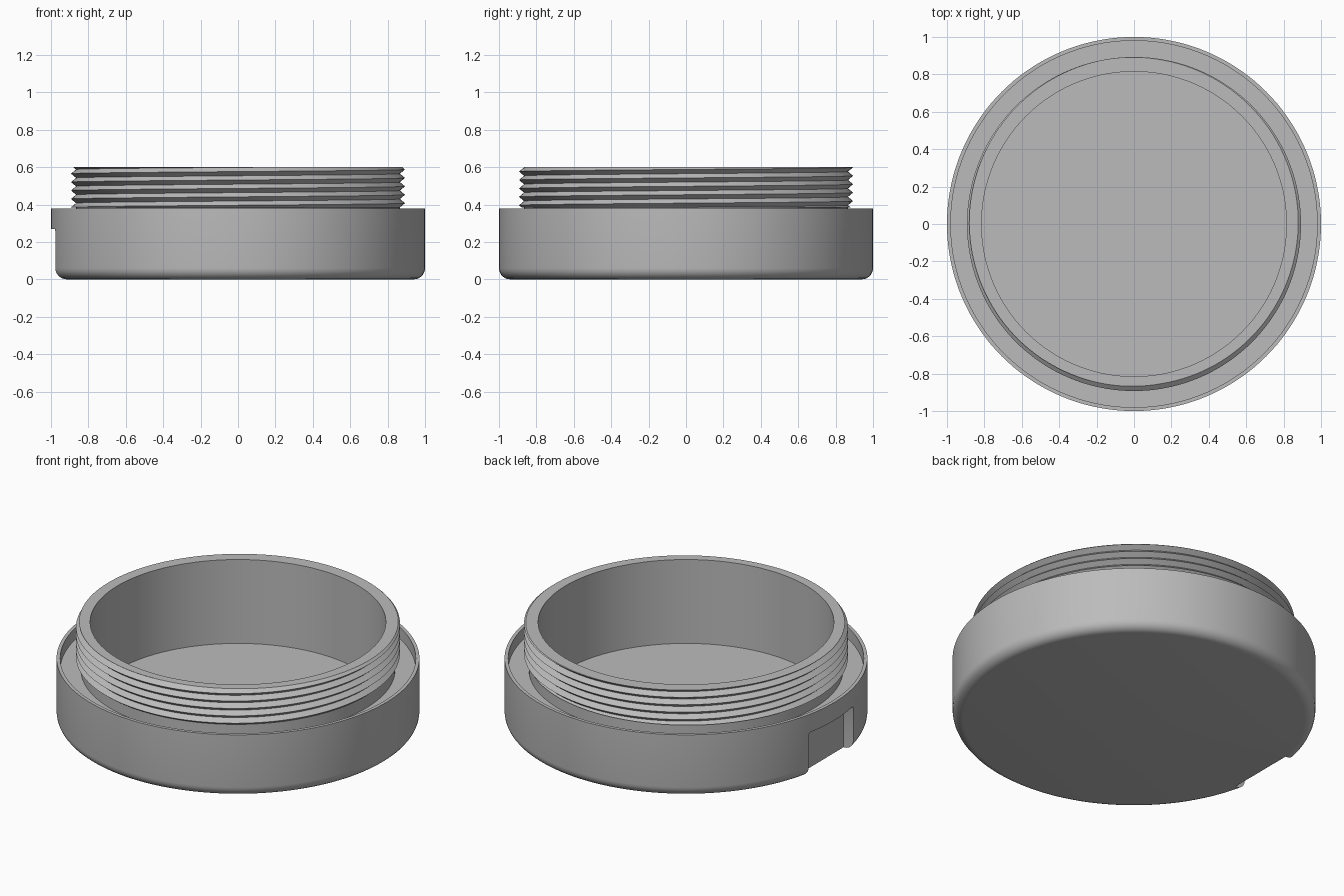
import bpy, bmesh
from math import sin, cos, pi, radians, floor

if "Cube" in bpy.data.objects:
    bpy.data.objects.remove(bpy.data.objects["Cube"])

grey = bpy.data.materials.new("mid_grey")
grey.use_nodes = True
GREY = (0.5, 0.5, 0.5, 1)
grey.diffuse_color = GREY
grey.node_tree.nodes["Principled BSDF"].inputs["Base Color"].default_value = GREY

SEGMENTS = 144


def make_object(name, bm):
    bmesh.ops.remove_doubles(bm, verts=bm.verts, dist=1e-5)
    bmesh.ops.recalc_face_normals(bm, faces=bm.faces)
    mesh = bpy.data.meshes.new(name)
    bm.to_mesh(mesh)
    bm.free()
    obj = bpy.data.objects.new(name, mesh)
    bpy.context.collection.objects.link(obj)
    mesh.materials.append(grey)
    return obj


def smooth(obj, angle):
    bpy.ops.object.select_all(action="DESELECT")
    obj.select_set(True)
    bpy.context.view_layer.objects.active = obj
    bpy.ops.object.shade_smooth_by_angle(angle=radians(angle))


# Cup body: rounded base, thin outer lip, groove, neck and hollow inside
RADIUS, FILLET, LIP_Z, GROOVE_Z, TOP_Z, FLOOR_Z = 1.0, 0.06, 0.38, 0.31, 0.6, 0.09
CORE, BORE = 0.866, 0.815
profile = [(0, 0)]
for i in range(7):
    a = i / 6 * pi / 2
    profile.append((RADIUS - FILLET + FILLET * sin(a), FILLET - FILLET * cos(a)))
profile += [(RADIUS, LIP_Z), (0.98, LIP_Z), (0.98, GROOVE_Z), (CORE, GROOVE_Z),
            (CORE, LIP_Z + 0.01), (0.85, LIP_Z + 0.01), (0.85, TOP_Z),
            (BORE, TOP_Z), (BORE, FLOOR_Z), (0, FLOOR_Z)]
bm = bmesh.new()
verts = [bm.verts.new((r, 0, z)) for r, z in profile]
edges = [bm.edges.new(pair) for pair in zip(verts, verts[1:])]
bmesh.ops.spin(bm, geom=verts + edges, axis=(0, 0, 1), cent=(0, 0, 0),
               angle=2 * pi, steps=SEGMENTS, use_duplicate=False)
body = make_object("cup_body", bm)

# Grip notch cut into the right side, open at the bottom, with rounded top edges
bm = bmesh.new()
bmesh.ops.create_cube(bm, size=1)
for v in bm.verts:
    v.co.x = -1.1 if v.co.x < 0 else -0.91
    v.co.y *= 0.43
    v.co.z = 0.27 if v.co.z > 0 else -0.1
corners = [e for e in bm.edges if abs(e.verts[0].co.y - e.verts[1].co.y) < 0.01
           and min(v.co.z for v in e.verts) > 0]
bmesh.ops.bevel(bm, geom=corners, offset=0.02, segments=3, profile=0.5, affect="EDGES")
cutter = make_object("notch_cutter", bm)
cutter.hide_render = True
cutter.hide_viewport = True
cut = body.modifiers.new("notch", "BOOLEAN")
cut.operation = "DIFFERENCE"
cut.solver = "EXACT"
cut.object = cutter
bpy.context.view_layer.objects.active = body
bpy.ops.object.modifier_apply(modifier=cut.name)
bpy.data.objects.remove(cutter)
smooth(body, 30)

# Screw thread: a helical zigzag sleeve trimmed flat at both ends
PITCH, CREST, START = 0.045, 0.893, LIP_Z + 0.005


def thread_radius(z, turn):
    phase = (z - START) / PITCH - turn
    wave = 1 - abs(2 * (phase - floor(phase)) - 1)
    return CORE + (CREST - CORE) * wave


bm = bmesh.new()
rows = int(2 * (TOP_Z - START) / PITCH) + 4
columns = []
for i in range(SEGMENTS + 1):
    turn = i / SEGMENTS
    levels = [START + PITCH * (k / 2 + turn) for k in range(-3, rows)]
    levels = [min(max(z, START), TOP_Z) for z in levels]
    points = [(thread_radius(z, turn), z) for z in levels]
    points = [(0.85, START)] + points + [(0.85, TOP_Z)]
    a = 2 * pi * turn
    columns.append([bm.verts.new((r * cos(a), r * sin(a), z)) for r, z in points])
for c, d in zip(columns, columns[1:]):
    for k in range(len(c) - 1):
        bm.faces.new((c[k], d[k], d[k + 1], c[k + 1]))
thread = make_object("screw_thread", bm)
smooth(thread, 30)
